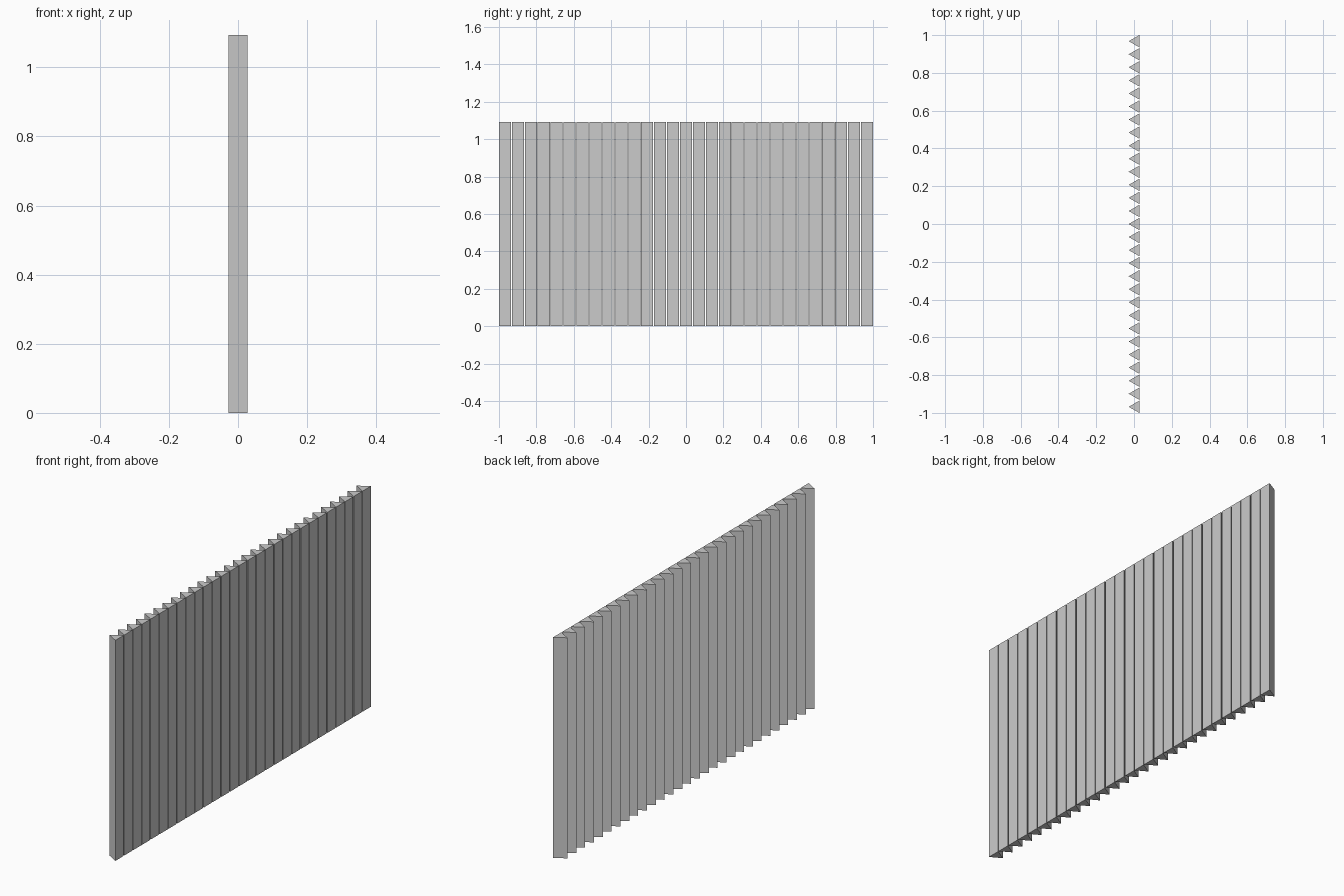
import bpy
import bmesh

old = bpy.data.objects.get("Cube")
if old:
    bpy.data.objects.remove(old, do_unlink=True)

COUNT, SIDE, DEPTH, HEIGHT = 29, 0.0645, 0.056, 1.093
PITCH = (2 - SIDE) / (COUNT - 1)

# Plain light grey
grey = bpy.data.materials.new("light grey")
grey.use_nodes = True
color = (0.6, 0.6, 0.6, 1)
grey.diffuse_color = color
grey.node_tree.nodes["Principled BSDF"].inputs["Base Color"].default_value = color

# One triangular slat: flat face towards +x, ridge towards -x
bm = bmesh.new()
profile = [(-DEPTH / 2, 0), (DEPTH / 2, -SIDE / 2), (DEPTH / 2, SIDE / 2)]
base = bm.faces.new([bm.verts.new((x, y, 0)) for x, y in profile])
top = bmesh.ops.extrude_face_region(bm, geom=[base], use_keep_orig=True)["geom"]
bmesh.ops.translate(bm, vec=(0, 0, HEIGHT),
                    verts=[v for v in top if isinstance(v, bmesh.types.BMVert)])
bmesh.ops.recalc_face_normals(bm, faces=bm.faces)
mesh = bpy.data.meshes.new("slat")
bm.to_mesh(mesh)
bm.free()
mesh.materials.append(grey)

# Row of slats along y, sharing the same mesh
for i in range(COUNT):
    slat = bpy.data.objects.new(f"slat_{i + 1}", mesh)
    slat.location.y = -1 + SIDE / 2 + i * PITCH
    bpy.context.collection.objects.link(slat)
